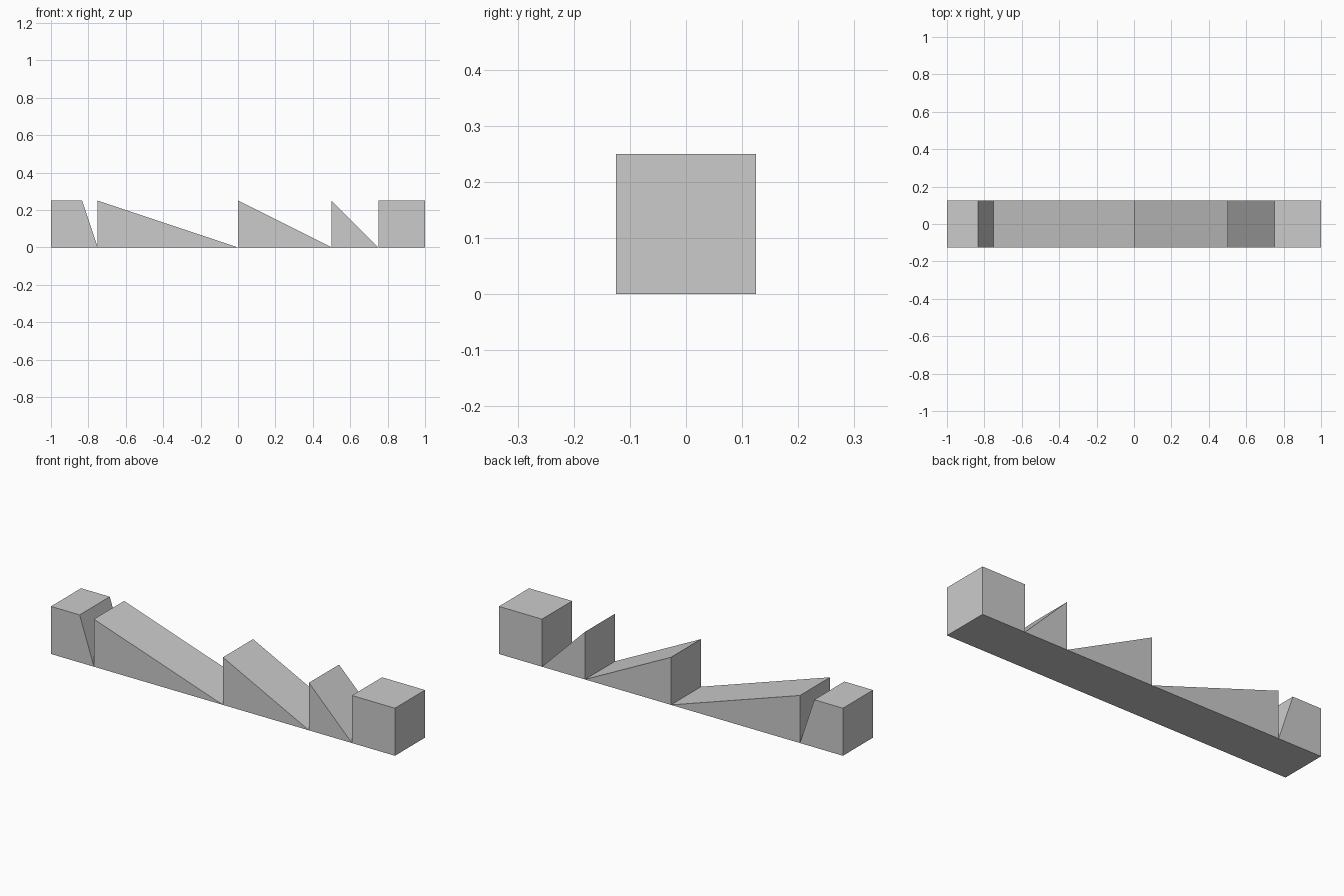
import bpy

if "Cube" in bpy.data.objects:
    bpy.data.objects.remove(bpy.data.objects["Cube"])

H = 0.25       # height of every part
HALF = 0.125   # half the depth


def prism(name, profile):
    """Extrude an x-z profile (counter-clockwise seen from the front) along y."""
    n = len(profile)
    verts = [(x, y, z) for y in (-HALF, HALF) for x, z in profile]
    faces = [list(range(n)), list(range(2 * n - 1, n - 1, -1))]
    for i in range(n):
        j = (i + 1) % n
        faces.append([j, i, i + n, j + n])
    mesh = bpy.data.meshes.new(name)
    mesh.from_pydata(verts, [], faces)
    obj = bpy.data.objects.new(name, mesh)
    bpy.context.collection.objects.link(obj)
    return obj


# End block with a steep chamfered side
prism("steep_end_block", [(-1, 0), (-0.75, 0), (-0.8333, H), (-1, H)])

# Ramps, each with an upright left face and a slope falling to the right
for name, x0, x1 in (("long_ramp", -0.75, 0), ("medium_ramp", 0, 0.5), ("short_ramp", 0.5, 0.75)):
    prism(name, [(x0, 0), (x1, 0), (x0, H)])

# Square end block
prism("square_end_block", [(0.75, 0), (1, 0), (1, H), (0.75, H)])
